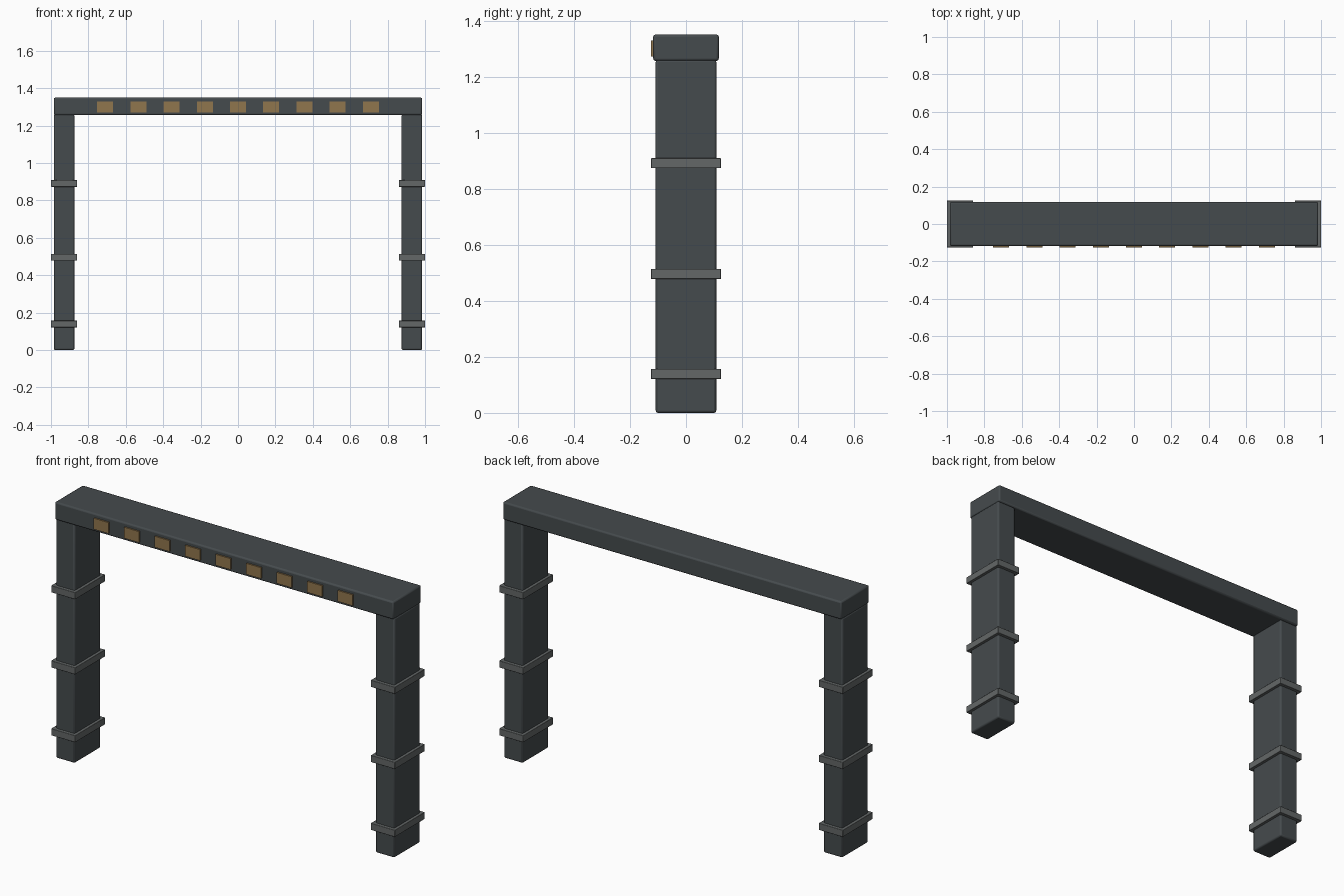
import bpy

if "Cube" in bpy.data.objects:
    bpy.data.objects.remove(bpy.data.objects["Cube"])


def material(name, rgb):
    m = bpy.data.materials.new(name)
    m.diffuse_color = (*rgb, 1)
    m.use_nodes = True
    m.node_tree.nodes["Principled BSDF"].inputs["Base Color"].default_value = m.diffuse_color
    return m


DARK = material("dark_steel", (0.06, 0.07, 0.075))
GREY = material("grey_band", (0.125, 0.135, 0.135))
AMBER = material("amber_panel", (0.28, 0.18, 0.075))


def box(name, centre, size, mat, bevel=0.0):
    bpy.ops.mesh.primitive_cube_add(size=1, location=centre)
    ob = bpy.context.object
    ob.name = name
    ob.scale = size
    bpy.ops.object.transform_apply(location=False, rotation=False, scale=True)
    ob.data.materials.append(mat)
    if bevel:
        mod = ob.modifiers.new("bevel", "BEVEL")
        mod.width = bevel
        mod.segments = 2
        bpy.ops.object.shade_smooth_by_angle()
    return ob


# Legs with three clamp bands each
for side, s in (("left", -1), ("right", 1)):
    box(f"{side}_leg", (s * 0.93, 0, 0.63), (0.11, 0.216, 1.26), DARK, 0.008)
    for i, z in enumerate((0.139, 0.496, 0.891)):
        box(f"{side}_leg_band_{i + 1}", (s * 0.93, 0, z), (0.14, 0.25, 0.036), GREY, 0.002)

# Overhead beam
box("top_beam", (0, 0, 1.303), (1.97, 0.234, 0.094), DARK, 0.008)

# Row of light panels on the front of the beam
for i in range(9):
    box(f"light_panel_{i + 1}", ((i - 4) * 0.1775, -0.12, 1.3), (0.086, 0.009, 0.058), AMBER)
